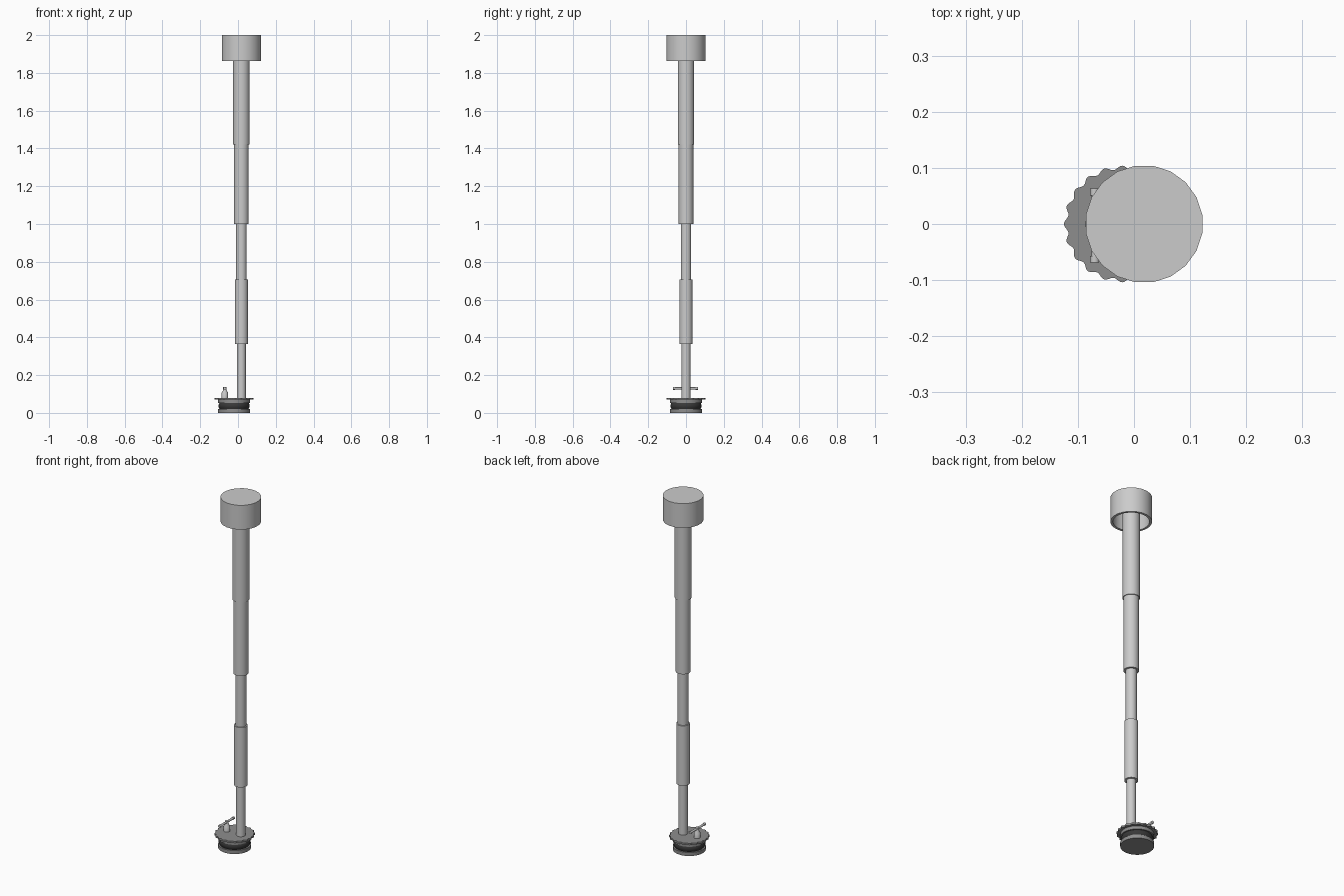
import bpy, bmesh, math
from mathutils import Matrix

if "Cube" in bpy.data.objects:
    bpy.data.objects.remove(bpy.data.objects["Cube"])


def material(name, grey):
    m = bpy.data.materials.new(name)
    m.use_nodes = True
    colour = (grey, grey, grey, 1)
    m.diffuse_color = colour
    m.node_tree.nodes["Principled BSDF"].inputs["Base Color"].default_value = colour
    return m


light = material("light grey metal", 0.6)
dark = material("dark grey metal", 0.27)
black = material("black rubber", 0.04)


def finish(name, bm, mat, smooth=True):
    bmesh.ops.recalc_face_normals(bm, faces=bm.faces)
    mesh = bpy.data.meshes.new(name)
    bm.to_mesh(mesh)
    bm.free()
    mesh.materials.append(mat)
    ob = bpy.data.objects.new(name, mesh)
    bpy.context.collection.objects.link(ob)
    if smooth:
        bpy.ops.object.select_all(action="DESELECT")
        ob.select_set(True)
        bpy.context.view_layer.objects.active = ob
        bpy.ops.object.shade_smooth_by_angle(angle=math.radians(35))
    return ob


def lathe(name, profile, x, mat, sides=24, lobes=0, depth=0):
    """Stack rings of (radius, z), capped at both ends; lobes scallop the rim."""
    bm = bmesh.new()
    rings = []
    for r, z in profile:
        ring = []
        for i in range(sides):
            a = math.tau * (i + (0 if lobes else 0.5)) / sides
            rr = r - depth * (1 - math.cos(lobes * (a - math.pi))) / 2
            ring.append(bm.verts.new((x + rr * math.cos(a), rr * math.sin(a), z)))
        rings.append(ring)
    for low, high in zip(rings, rings[1:]):
        for i in range(sides):
            j = (i + 1) % sides
            bm.faces.new((low[i], low[j], high[j], high[i]))
    bm.faces.new(rings[0][::-1])
    bm.faces.new(rings[-1])
    return finish(name, bm, mat)


def rod(name, radius, length, location, mat):
    """Horizontal cylinder running front to back."""
    bm = bmesh.new()
    bmesh.ops.create_cone(bm, cap_ends=True, segments=12, radius1=radius, radius2=radius,
                          depth=length, matrix=Matrix.Translation(location)
                          @ Matrix.Rotation(math.pi / 2, 4, "X"))
    return finish(name, bm, mat)


POLE_X, BASE_X, VALVE_X = 0.018, -0.021, -0.07

# Telescoping pole sections, bottom to top
sections = [("bottom_tube", 0.024, 0.07, 0.37), ("lower_sleeve", 0.035, 0.365, 0.705),
            ("middle_tube", 0.028, 0.70, 1.01), ("upper_sleeve", 0.039, 1.0, 1.425),
            ("top_sleeve", 0.044, 1.42, 1.985)]
for name, r, low, high in sections:
    lathe(name, [(r, low), (r, high)], POLE_X, light)

# Cap, hollow from below
lathe("cap", [(0.092, 1.975), (0.092, 1.862), (0.105, 1.862), (0.105, 2.0)], POLE_X, light, 20)

# Base plug: two plates with a rubber seal between, under a scalloped flange
lathe("base_plate", [(0.085, 0), (0.085, 0.02)], BASE_X, dark, 32)
lathe("rubber_seal", [(0.074, 0.015), (0.081, 0.028), (0.083, 0.037),
                      (0.081, 0.046), (0.074, 0.06)], BASE_X, black, 32)
lathe("upper_plate", [(0.085, 0.052), (0.085, 0.072)], BASE_X, dark, 32)
lathe("scalloped_flange", [(0.104, 0.07), (0.104, 0.08)], BASE_X, dark, 160, 20, 0.007)

# Valve post with a cross handle
lathe("valve_post", [(0.017, 0.078), (0.017, 0.108), (0.009, 0.12), (0.009, 0.137)],
      VALVE_X, light, 16)
rod("valve_handle", 0.006, 0.13, (VALVE_X, -0.003, 0.13), light)
for side in (-1, 1):
    rod("handle_tip", 0.008, 0.012, (VALVE_X, -0.003 + side * 0.06, 0.13), light)
